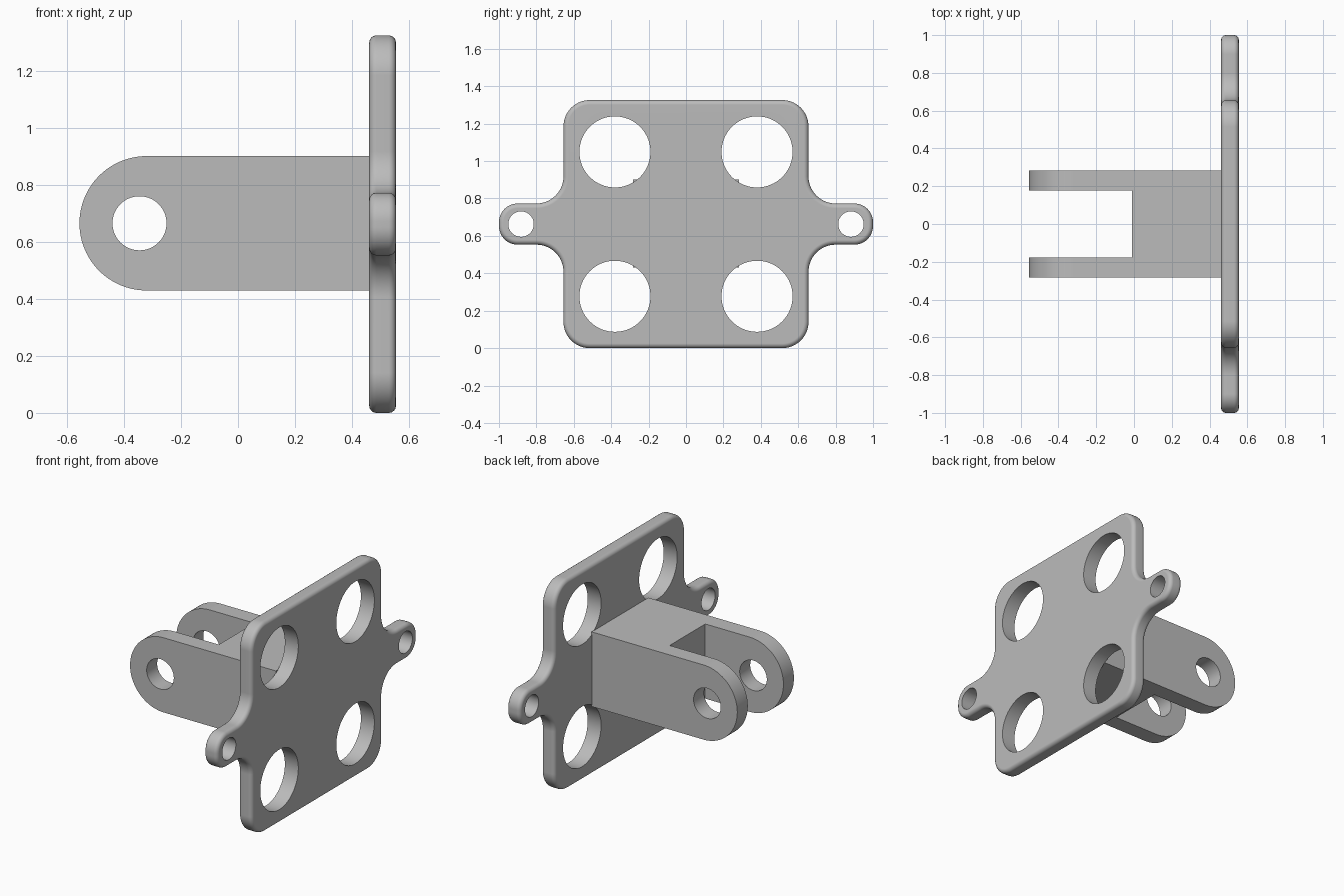
import bpy
import bmesh
from math import sin, cos, pi
from mathutils import Vector, Matrix

cube = bpy.data.objects.get("Cube")
if cube:
    bpy.data.objects.remove(cube, do_unlink=True)

MID = 0.663  # height of the centre line

grey = bpy.data.materials.new("plain grey")
grey.use_nodes = True
COLOUR = (0.5, 0.5, 0.5, 1)
grey.diffuse_color = COLOUR
grey.node_tree.nodes["Principled BSDF"].inputs["Base Color"].default_value = COLOUR


def rounded(corners, steps=14):
    """Outline of right-angled corners (u, v, radius), each turned into an arc."""
    out = []
    for i, (u, v, r) in enumerate(corners):
        p = Vector((u, v))
        if r == 0:
            out.append(p)
            continue
        before = (Vector(corners[i - 1][:2]) - p).normalized()
        after = (Vector(corners[(i + 1) % len(corners)][:2]) - p).normalized()
        centre = p + r * (before + after)
        for k in range(steps + 1):
            t = k / steps * pi / 2
            q = centre - r * (after * cos(t) + before * sin(t))
            if not out or (q - out[-1]).length > 1e-4:
                out.append(q)
    return out


def prism(name, outline, place, start, end, bevel=0):
    """Extrude an outline from start to end; place maps (u, v, depth) to a point."""
    bm = bmesh.new()
    face = bm.faces.new([bm.verts.new(place(u, v, start)) for u, v in outline])
    new = bmesh.ops.extrude_face_region(bm, geom=[face])["geom"]
    shift = Vector(place(0, 0, end)) - Vector(place(0, 0, start))
    bmesh.ops.translate(bm, vec=shift, verts=[g for g in new if isinstance(g, bmesh.types.BMVert)])
    bmesh.ops.recalc_face_normals(bm, faces=bm.faces)
    if bevel:
        rims = [e for e in bm.edges if any(len(f.verts) > 4 for f in e.link_faces)]
        bmesh.ops.bevel(bm, geom=rims, offset=bevel, segments=4, profile=0.5, affect='EDGES')
    return add_object(name, bm)


def add_object(name, bm):
    mesh = bpy.data.meshes.new(name)
    bm.to_mesh(mesh)
    bm.free()
    mesh.materials.append(grey)
    obj = bpy.data.objects.new(name, mesh)
    bpy.context.collection.objects.link(obj)
    return obj


def drill(centre, radius, axis, depth):
    """Round cutter along the x or y axis."""
    bm = bmesh.new()
    turn = Matrix.Rotation(pi / 2, 4, 'Y' if axis == 'X' else 'X')
    bmesh.ops.create_cone(bm, cap_ends=True, segments=64, radius1=radius, radius2=radius,
                          depth=depth, matrix=Matrix.Translation(centre) @ turn)
    return add_object("cutter", bm)


def cut_and_smooth(obj, cutters):
    bpy.context.view_layer.objects.active = obj
    for c in cutters:
        mod = obj.modifiers.new("cut", 'BOOLEAN')
        mod.operation = 'DIFFERENCE'
        mod.solver = 'EXACT'
        mod.object = c
        bpy.ops.object.modifier_apply(modifier=mod.name)
        bpy.data.objects.remove(c, do_unlink=True)
    bpy.ops.object.select_all(action='DESELECT')
    obj.select_set(True)
    bpy.ops.object.shade_smooth_by_angle(angle=pi / 6)
    mod = obj.modifiers.new("flat faces", 'WEIGHTED_NORMAL')
    mod.keep_sharp = True


# Mounting plate with rounded corners and two side ears
quarter = [(1.0, 0.11, 0.1), (0.655, 0.11, 0.145), (0.655, MID, 0.14)]
upper = quarter + [(-u, v, r) for u, v, r in reversed(quarter)]
corners = upper + [(u, -v, r) for u, v, r in reversed(upper)]
plate = prism("mounting_plate", rounded(corners), lambda u, v, d: (d, u, v + MID),
              0.461, 0.555, bevel=0.025)
holes = []
for side in (-1, 1):
    holes.append(drill((0.5, side * 0.882, MID), 0.068, 'X', 0.4))  # ear hole
    for level in (-1, 1):
        holes.append(drill((0.5, side * 0.38, MID + level * 0.386), 0.19, 'X', 0.4))
cut_and_smooth(plate, holes)

# Forked bracket: rounded block with a slot and a pin hole
H = 0.236
side_shape = rounded([(0.463, -H, 0), (0.463, H, 0), (-0.557, H, H), (-0.557, -H, H)], 24)
fork = prism("forked_bracket", side_shape, lambda u, v, d: (u, d, v + MID + 0.003),
             -0.283, 0.283)
slot = prism("cutter", [(-1, -0.178), (-0.01, -0.178), (-0.01, 0.178), (-1, 0.178)],
             lambda u, v, d: (u, v, d), 0.1, 1.2)
pin_hole = drill((-0.346, 0, MID + 0.003), 0.095, 'Y', 1)
cut_and_smooth(fork, [slot, pin_hole])
